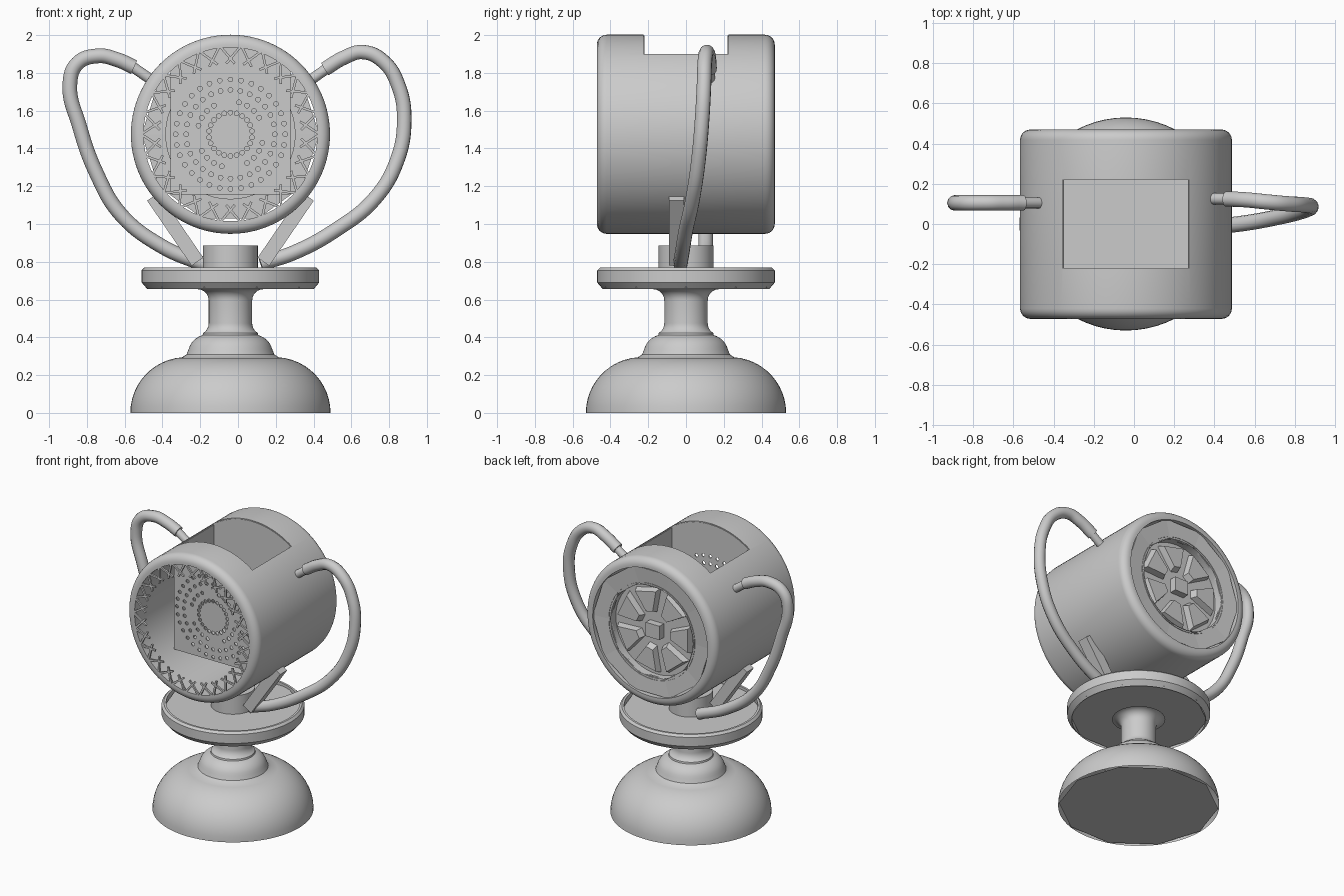
import bpy, bmesh
from math import sin, cos, pi, radians, sqrt
from mathutils import Vector, Matrix

if "Cube" in bpy.data.objects:
    bpy.data.objects.remove(bpy.data.objects["Cube"])

CX, DZ = -0.04, 1.475          # shared axis, drum centre height
grey = bpy.data.materials.new("light_grey")
grey.use_nodes = True
grey.diffuse_color = (0.6, 0.6, 0.6, 1)
grey.node_tree.nodes["Principled BSDF"].inputs["Base Color"].default_value = (0.6, 0.6, 0.6, 1)


def select(ob):
    bpy.ops.object.select_all(action='DESELECT')
    ob.select_set(True)
    bpy.context.view_layer.objects.active = ob


def finish(name, bm, smooth=False):
    bmesh.ops.recalc_face_normals(bm, faces=bm.faces)
    me = bpy.data.meshes.new(name)
    bm.to_mesh(me)
    bm.free()
    ob = bpy.data.objects.new(name, me)
    bpy.context.collection.objects.link(ob)
    me.materials.append(grey)
    if smooth:
        select(ob)
        bpy.ops.object.shade_smooth_by_angle(angle=radians(35))
    return ob


def lathe(name, profile, drum=False, closed=False, segs=64, smooth=True):
    """Spin (radius, height) pairs about z, or about the drum's y axis."""
    bm = bmesh.new()
    pts = [bm.verts.new((r, 0, h)) for r, h in profile]
    edges = [bm.edges.new(p) for p in zip(pts, pts[1:])]
    if closed:
        edges.append(bm.edges.new((pts[-1], pts[0])))
    bmesh.ops.spin(bm, geom=pts + edges, cent=(0, 0, 0), axis=(0, 0, 1),
                   angle=2 * pi, steps=segs)
    bmesh.ops.remove_doubles(bm, verts=bm.verts, dist=0.0005)
    if drum:
        bm.transform(Matrix.Translation((CX, 0, DZ)) @ Matrix.Rotation(-pi / 2, 4, 'X'))
    else:
        bm.transform(Matrix.Translation((CX, 0, 0)))
    return finish(name, bm, smooth)


def box(bm, size, matrix):
    bmesh.ops.create_cube(bm, size=1, matrix=matrix @ Matrix.Diagonal((*size, 1)))


def tube(name, points, radius):
    cu = bpy.data.curves.new(name, 'CURVE')
    cu.dimensions, cu.bevel_depth, cu.bevel_resolution = '3D', radius, 4
    cu.use_fill_caps = True
    sp = cu.splines.new('BEZIER')
    sp.bezier_points.add(len(points) - 1)
    for bp, p in zip(sp.bezier_points, points):
        bp.co = p
        bp.handle_left_type = bp.handle_right_type = 'AUTO'
    to_mesh(name, cu)


def to_mesh(name, cu):
    ob = bpy.data.objects.new(name, cu)
    bpy.context.collection.objects.link(ob)
    cu.materials.append(grey)
    select(ob)
    bpy.ops.object.convert(target='MESH')
    bpy.ops.object.shade_smooth_by_angle(angle=radians(35))


def arc(cr, ch, rad, start, end, n=6):
    return [(cr + rad * cos(radians(start + (end - start) * i / n)),
             ch + rad * sin(radians(start + (end - start) * i / n))) for i in range(n + 1)]


# Domed foot, stem and flare
lathe("foot_and_stem", arc(0.235, 0, 0.295, 0, 86, 12) + [(0.232, 0.31)]
      + arc(0.12, 0.31, 0.105, 15, 75) + arc(0.175, 0.475, 0.06, 240, 180)
      + arc(0.175, 0.595, 0.06, 180, 90))
lathe("foot_bottom", [(0, 0), (0.525, 0)], segs=10, smooth=False)

# Round tray with raised rim and faceted floor
lathe("tray_rim", [(0.44, 0.655), (0.47, 0.69), (0.47, 0.755), (0.455, 0.77),
                   (0.44, 0.77)], closed=True)
lathe("tray_floor", [(0, 0.665), (0.45, 0.665), (0.45, 0.75), (0, 0.75)],
      segs=10, smooth=False)
lathe("neck", [(0, 0.74), (0.145, 0.74), (0.145, 0.885), (0, 0.885)])

# Drum shell with a rectangular opening cut in its top
drum = lathe("drum", arc(0.475, -0.42, 0.052, -90, 0) + arc(0.475, 0.418, 0.052, 0, 90)
             + [(0.46, 0.47), (0.46, -0.472)], drum=True, closed=True, segs=96)
bm = bmesh.new()
box(bm, (0.626, 0.45, 0.7), Matrix.Translation((CX, 0, 1.95)))
cutter = finish("opening_cutter", bm)
cutter.hide_render = True
cut = drum.modifiers.new("opening", 'BOOLEAN')
cut.object, cut.operation, cut.solver = cutter, 'DIFFERENCE', 'EXACT'
select(drum)
bpy.ops.object.modifier_apply(modifier=cut.name)
bpy.data.objects.remove(cutter)

# Inner box: arched front and back walls, flat sides and floor
HW, LOW = 0.313, -0.315
top_angle = 180 / pi * 0.93
outline = [(-HW, LOW), (HW, LOW)] + arc(0, 0, 0.522, 53.2, 126.8, 14)


def wall(name, y, holes=()):
    cu = bpy.data.curves.new(name, 'CURVE')
    cu.dimensions, cu.fill_mode, cu.extrude = '2D', 'BOTH', 0.004
    for loop in [outline, *holes]:
        sp = cu.splines.new('POLY')
        sp.points.add(len(loop) - 1)
        for p, (x, z) in zip(sp.points, loop):
            p.co = (x, z, 0, 1)
        sp.use_cyclic_u = True
    to_mesh(name, cu)
    ob = bpy.context.object
    ob.matrix_world = Matrix.Translation((CX, y, DZ)) @ Matrix.Rotation(pi / 2, 4, 'X')


holes = []
for radius, count, skip in ((0.115, 22, 0), (0.175, 24, 3), (0.235, 28, 2), (0.29, 32, 4)):
    for i in range(count):
        a = 2 * pi * i / count + pi / 2
        if not (skip and i % (count // 4) < skip - 1 and radius < 0.2):
            holes.append(arc(radius * cos(a), radius * sin(a), 0.0125, 0, 324, 9))
wall("perforated_front_wall", -0.225, holes)
wall("box_back_wall", 0.225)
bm = bmesh.new()
for side in (-1, 1):
    box(bm, (0.008, 0.45, 0.73), Matrix.Translation((CX + side * HW, 0, DZ + 0.05)))
box(bm, (2 * HW, 0.45, 0.008), Matrix.Translation((CX, 0, DZ + LOW)))
finish("box_sides_and_floor", bm)

# Crossed lattice ring in the front opening
bm = bmesh.new()
N = 26
for i in range(N):
    for turn in (-0.75, 0.75):
        a, b = 2 * pi * i / N, 2 * pi * (i + turn) / N
        p = Vector((0.472 * cos(a), -0.465, 0.472 * sin(a)))
        q = Vector((0.375 * cos(b), -0.465, 0.375 * sin(b)))
        rot = (q - p).to_track_quat('X', 'Y').to_matrix().to_4x4()
        box(bm, ((q - p).length, 0.013, 0.013),
            Matrix.Translation((p + q) / 2 + Vector((CX, 0, DZ))) @ rot)
finish("front_lattice", bm)

# Faceted back ring, recessed pan, wedge blades and hub
lathe("back_ring", [(0.34, 0.445), (0.47, 0.455), (0.47, 0.435), (0.34, 0.43)],
      drum=True, closed=True, segs=10, smooth=False)
lathe("back_pan", [(0.345, 0.45), (0.345, 0.38), (0, 0.38), (0, 0.39), (0.33, 0.39),
                   (0.33, 0.45)], drum=True, segs=48)
bm = bmesh.new()
for i in range(7):
    mid = 2 * pi * (i + 0.5) / 7
    verts = []
    for y, inset in ((0.385, 0), (0.435, 0.02)):
        for r, half in ((0.12 + inset, 0.24), (0.31 - inset, 0.34)):
            for s in (-1, 1):
                a = mid + s * (half - inset * 2)
                verts.append(bm.verts.new((CX + r * cos(a), y, DZ + r * sin(a))))
    bmesh.ops.convex_hull(bm, input=verts)
box(bm, (0.11, 0.06, 0.1), Matrix.Translation((CX, 0.41, DZ)))
finish("back_blades_and_hub", bm)

# Slanted struts between tray and drum
bm = bmesh.new()
for side in (-1, 1):
    p, q = Vector((CX + side * 0.175, -0.05, 0.8)), Vector((CX + side * 0.41, -0.05, 1.145))
    rot = Matrix.Rotation(side * 0.6, 4, 'Y')
    box(bm, (0.075, 0.08, (q - p).length), Matrix.Translation((p + q) / 2) @ rot)
finish("struts", bm)

# Side handles with thinner end pegs
tube("right_handle", [(x, 0.105, z) for x, z in (
    (-0.18, 0.785), (-0.4, 0.88), (-0.62, 1.05), (-0.75, 1.27), (-0.84, 1.52),
    (-0.89, 1.74), (-0.85, 1.85), (-0.74, 1.89), (-0.64, 1.87), (-0.55, 1.83))], 0.039)
tube("right_handle_peg", [(-0.57, 0.105, 1.84), (-0.44, 0.105, 1.75)], 0.028)
tube("left_handle", [
    (0.12, -0.03, 0.79), (0.3, -0.02, 0.85), (0.52, 0, 0.97), (0.72, 0.035, 1.13),
    (0.84, 0.065, 1.33), (0.88, 0.085, 1.55), (0.85, 0.095, 1.73), (0.77, 0.1, 1.86),
    (0.66, 0.11, 1.91), (0.56, 0.12, 1.88), (0.46, 0.125, 1.82)], 0.039)
tube("left_handle_peg", [(0.48, 0.125, 1.83), (0.36, 0.125, 1.745)], 0.028)
